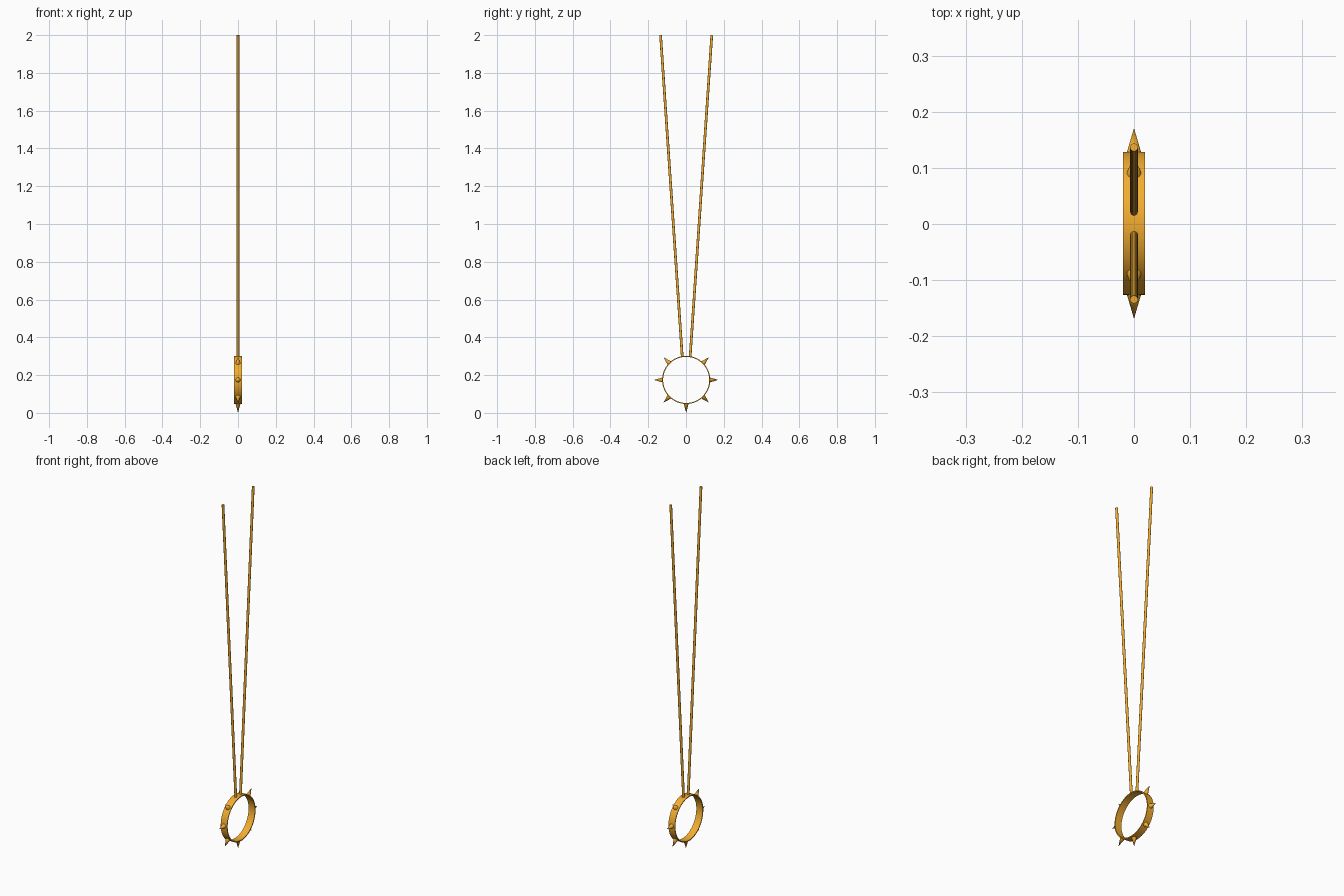
import bpy, bmesh, math
from mathutils import Vector

if "Cube" in bpy.data.objects:
    bpy.data.objects.remove(bpy.data.objects["Cube"])

CY, CZ = 0.001, 0.1745   # ring centre
R_OUT, R_IN, HALF_W = 0.1275, 0.122, 0.02

orange = bpy.data.materials.new("orange")
orange.diffuse_color = (0.9, 0.42, 0.03, 1)
orange.use_nodes = True
orange.node_tree.nodes["Principled BSDF"].inputs["Base Color"].default_value = orange.diffuse_color


def finish(ob, name):
    ob.name = name
    ob.data.materials.append(orange)
    bpy.ops.object.select_all(action='DESELECT')
    ob.select_set(True)
    bpy.context.view_layer.objects.active = ob
    bpy.ops.object.shade_smooth_by_angle(angle=math.radians(35))


def cone_between(name, a, b, r1, r2, sides):
    a, b = Vector(a), Vector(b)
    d = b - a
    bpy.ops.mesh.primitive_cone_add(vertices=sides, radius1=r1, radius2=r2,
                                    depth=d.length, location=(a + b) / 2)
    ob = bpy.context.object
    ob.rotation_euler = d.to_track_quat('Z', 'Y').to_euler()
    finish(ob, name)


# Flat band ring: rectangular section swept about the x axis
bm = bmesh.new()
N = 64
section = [(-HALF_W, R_IN), (HALF_W, R_IN), (HALF_W, R_OUT), (-HALF_W, R_OUT)]
rings = []
for i in range(N):
    t = 2 * math.pi * i / N
    rings.append([bm.verts.new((x, CY + r * math.cos(t), CZ + r * math.sin(t)))
                  for x, r in section])
for i in range(N):
    p, q = rings[i], rings[(i + 1) % N]
    for j in range(4):
        k = (j + 1) % 4
        bm.faces.new((p[j], p[k], q[k], q[j]))
bmesh.ops.recalc_face_normals(bm, faces=bm.faces)
mesh = bpy.data.meshes.new("ring_band")
bm.to_mesh(mesh)
bm.free()
ring = bpy.data.objects.new("ring_band", mesh)
bpy.context.collection.objects.link(ring)
finish(ring, "ring_band")

# Seven spikes every 45 degrees, leaving the top free for the rods
for i in range(7):
    t = math.radians(135 + 45 * i)
    c, s = math.cos(t), math.sin(t)
    tip = 0.1745 if i == 3 else 0.17
    cone_between(f"spike_{i + 1}", (0, CY + 0.125 * c, CZ + 0.125 * s),
                 (0, CY + tip * c, CZ + tip * s), 0.0132, 0, 24)

# Two long rods spreading upward from the ring
for side, name in ((1, "rod_back"), (-1, "rod_front")):
    cone_between(name, (0, CY + side * 0.021, 0.298),
                 (0, CY + side * 0.1355, 1.9996), 0.007, 0.007, 24)
